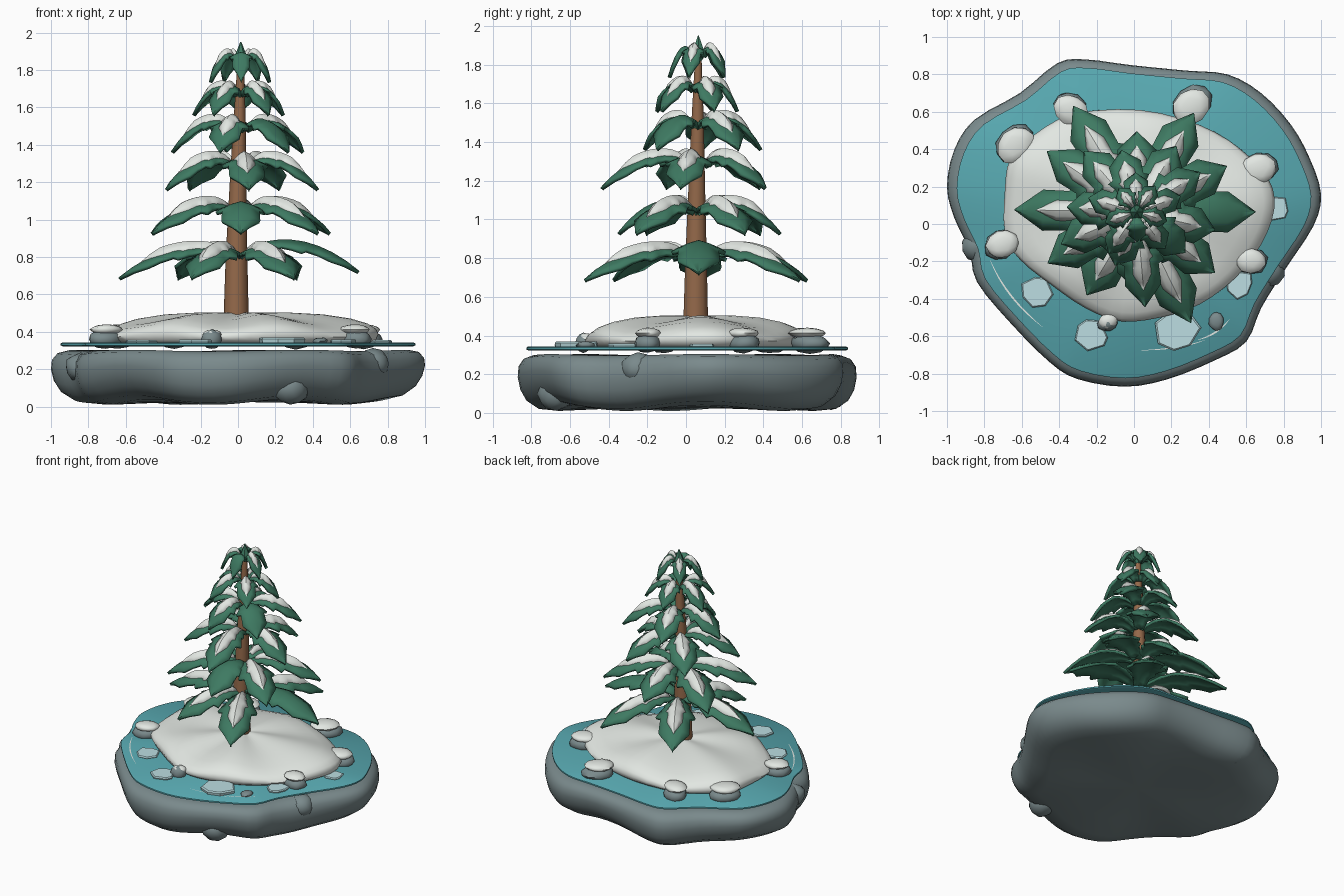
import bpy, bmesh, math, random
from mathutils import Vector

if "Cube" in bpy.data.objects:
    bpy.data.objects.remove(bpy.data.objects["Cube"])

random.seed(4)


def mat(name, hexcol):
    m = bpy.data.materials.new(name)
    c = [int(hexcol[i:i + 2], 16) / 255 for i in (0, 2, 4)]
    m.diffuse_color = [x / 12.92 if x < .04 else ((x + .055) / 1.055) ** 2.4 for x in c] + [1]
    m.use_nodes = True
    m.node_tree.nodes["Principled BSDF"].inputs["Base Color"].default_value = m.diffuse_color
    return m


ROCK, WATER = mat("rock grey", "7A8A8C"), mat("water teal", "58A9B1")
SNOW, GREEN = mat("snow white", "E6EBE6"), mat("needle green", "3E7A62")
BARK, ICE = mat("bark brown", "94694A"), mat("ice blue", "BCDEE2")


def finish(name, bm, m, angle=40, recalc=True):
    if recalc:
        bmesh.ops.recalc_face_normals(bm, faces=bm.faces)
    me = bpy.data.meshes.new(name)
    bm.to_mesh(me)
    bm.free()
    me.materials.append(m)
    ob = bpy.data.objects.new(name, me)
    bpy.context.collection.objects.link(ob)
    bpy.context.view_layer.objects.active = ob
    ob.select_set(True)
    bpy.ops.object.shade_smooth_by_angle(angle=math.radians(angle))
    ob.select_set(False)
    return ob


def smooth_loop(pts, n=3):
    # closed Catmull-Rom outline
    out, k = [], len(pts)
    P = [Vector(p) for p in pts]
    for i in range(k):
        a, b, c, d = P[i - 1], P[i], P[(i + 1) % k], P[(i + 2) % k]
        for j in range(n):
            t = j / n
            out.append(.5 * (2 * b + (c - a) * t + (2 * a - 5 * b + 4 * c - d) * t * t
                             + (3 * b - a - 3 * c + d) * t ** 3))
    return out


def loft(name, rings, m, angle=40):
    # closed solid through equal-sized rings of 3D points
    bm = bmesh.new()
    vs = [[bm.verts.new(p) for p in r] for r in rings]
    n = len(vs[0])
    for a, b in zip(vs, vs[1:]):
        for i in range(n):
            bm.faces.new((a[i], a[(i + 1) % n], b[(i + 1) % n], b[i]))
    for r in (vs[0], vs[-1]):
        c = bm.verts.new(sum((v.co for v in r), Vector()) / n)
        for i in range(n):
            bm.faces.new((r[i], r[(i + 1) % n], c))
    return finish(name, bm, m, angle)


def scaled(outline, s, z, c=(0, 0), wob=0):
    return [(c[0] + (p[0] - c[0]) * s, c[1] + (p[1] - c[1]) * s,
             z + wob * math.sin(5 * math.atan2(p[1], p[0]) + 1)) for p in outline]


# rock base and water sheet
base = smooth_loop([(-.26, .88), (-.41, .86), (-.61, .70), (-.85, .56), (-.96, .40), (-1, .2),
                    (-.96, .03), (-.88, -.14), (-.84, -.31), (-.66, -.53), (-.45, -.74),
                    (-.30, -.83), (-.05, -.87), (.18, -.83), (.43, -.73), (.60, -.63),
                    (.68, -.45), (.81, -.24), (.96, -.01), (1, .16), (.94, .35), (.84, .53),
                    (.68, .70), (.50, .80), (.28, .82), (-.02, .85)])
loft("rock_base", [scaled(base, s, z, wob=w) for s, z, w in (
    (.5, .025, .005), (.76, .025, .015), (.88, .04, .02), (.95, .085, .025), (.985, .14, .025),
    (1, .2, .02), (.995, .25, .012), (.965, .285, .008), (.91, .30, .004), (.7, .295, 0))], ROCK, 60)
loft("water_sheet", [scaled(base, s, z) for s, z in (
    (.935, .322), (.948, .327), (.948, .338), (.94, .343))], WATER)

# snow mound
mound = smooth_loop([(-.69, .19), (-.66, .35), (-.53, .48), (-.32, .59), (.03, .61), (.35, .53),
                     (.57, .40), (.72, .24), (.75, .08), (.68, -.11), (.54, -.29), (.35, -.43),
                     (.14, -.50), (-.07, -.52), (-.26, -.45), (-.45, -.32), (-.61, -.19),
                     (-.69, -.05)])
C = (.015, .065)
loft("snow_mound", [scaled(mound, s, z, C, w) for s, z, w in (
    (.93, .335, 0), (.98, .355, 0), (1, .38, .008), (.98, .405, .012), (.92, .43, .015),
    (.8, .455, .016), (.6, .478, .015), (.35, .492, .011), (.1, .498, .004))], SNOW, 60)

# trunk
trunk = []
for x, y, z, r in ((-.01, .05, .44, .068), (-.008, .052, .8, .058), (0, .056, 1.2, .044),
                   (.008, .06, 1.5, .034), (.015, .064, 1.87, .016)):
    trunk.append([(x + r * math.cos(a * math.tau / 10), y + r * math.sin(a * math.tau / 10), z)
                  for a in range(10)])
loft("trunk", trunk, BARK)

# tree tip: small green spike
loft("tree_tip", [[(.015 + r * math.cos(a * math.tau / 6), .064 + r * math.sin(a * math.tau / 6), z)
                   for a in range(6)] for r, z in ((.012, 1.81), (.042, 1.85), (.003, 1.95))], GREEN, 30)

# barbed outline of a bough: distance along it, half width
BARBS = [(0, .04), (.2, .065), (.28, .095), (.32, .085), (.5, .142), (.54, .105),
         (.76, .11), (1, .002)]
STEPS = [0, .1, .2, .28, .32, .41, .5, .54, .65, .76, .88, 1]


def half_width(t):
    for (a, wa), (b, wb) in zip(BARBS, BARBS[1:]):
        if t <= b:
            return wa + (wb - wa) * (t - a) / (b - a)
    return 0


def bough(name, ang, length, z0, bend, wid, m, t0=0, t1=1, narrow=1, lift=0):
    bm = bmesh.new()
    d = Vector((math.cos(ang), math.sin(ang), 0))
    side = Vector((-d.y, d.x, 0))
    rows = []
    for s in STEPS:
        t = t0 + (t1 - t0) * s
        w = half_width(s if lift else t) * wid * narrow
        row = []
        for k in (-1, -.5, 0, .5, 1):
            z = z0 + bend * (.7 * t - t * t) - .36 * w * abs(k) ** 1.3
            z += lift * (1 - k * k) * min(1, 5 * (1 - s), .4 + 4 * s) - (.002 if lift else 0)
            row.append(bm.verts.new(Vector((*C, z)) + d * (.02 + (length - .02) * t) + side * w * k))
        rows.append(row)
    for a, b in zip(rows, rows[1:]):
        for i in range(4):
            bm.faces.new((a[i], b[i], b[i + 1], a[i + 1]))
    ob = finish(name, bm, m, 40, recalc=False)
    sol = ob.modifiers.new("thickness", 'SOLIDIFY')
    sol.thickness, sol.offset = (.008 if lift else .02), -1


# tiers: root height, bend, width scale, [(angle, length)...], boughs without snow
TIERS = [
    (.81, .40, 1.0, [(0, .635), (60, .61), (121, .66), (179, .655), (239, .52), (296, .66)], (0,)),
    (1.05, .40, .95, [(27, .54), (90, .43), (146, .58), (210, .55), (270, .42), (322, .53)], (4,)),
    (1.29, .42, .88, [(275, .51), (347, .43), (59, .41), (131, .43), (203, .44)], ()),
    (1.49, .42, .80, [(320, .34), (32, .40), (104, .34), (176, .375), (248, .31)], (0,)),
    (1.675, .38, .60, [(20, .25), (92, .21), (164, .27), (236, .27), (308, .25)], ()),
    (1.85, .38, .42, [(55, .17), (127, .16), (199, .18), (271, .16), (343, .17)], (3,)),
]
for i, (z0, bend, wid, boughs, bare) in enumerate(TIERS):
    for j, (deg, ln) in enumerate(boughs):
        a = math.radians(deg)
        z = z0 + (.035 if (i, j) == (0, 0) else 0)
        bough(f"bough_{i + 1}_{j + 1}", a, ln, z, bend, wid, GREEN)
        if j not in bare:
            bough(f"bough_snow_{i + 1}_{j + 1}", a, ln, z, bend, wid, SNOW,
                  .1, .82, .56, .014 + .016 * wid)


# rounded stones
def blob(name, loc, size, rot, m, jit=.1, sub=2):
    bm = bmesh.new()
    bmesh.ops.create_icosphere(bm, subdivisions=sub, radius=1)
    c, s = math.cos(math.radians(rot)), math.sin(math.radians(rot))
    for v in bm.verts:
        p = v.co * (1 + random.uniform(-jit, jit))
        x, y, z = p.x * size[0], p.y * size[1], p.z * size[2]
        v.co = (loc[0] + x * c - y * s, loc[1] + x * s + y * c, loc[2] + z)
    finish(name, bm, m, 50)


SHORE = [(-.64, .43, .115, 45), (-.34, .62, .10, 150), (.31, .64, .115, 40), (.67, .30, .105, 10),
         (.63, -.20, .085, 0), (-.71, -.11, .095, 20), (-.14, -.53, .055, 15)]
for i, (x, y, r, rot) in enumerate(SHORE):
    blob(f"shore_stone_{i + 1}", (x, y, .36), (r, r * .8, .052), rot, ROCK, .07)
    blob(f"stone_snow_{i + 1}", (x * .99, y * .98, .412 if r > .06 else .385),
         (r * .95, r * .78, .028), rot, SNOW, .04)
blob("small_stone", (.44, -.52, .35), (.04, .05, .02), 0, ROCK)
for i, (x, y, z, r) in enumerate([(-.84, -.12, .21, .085), (.72, -.25, .23, .09),
                                  (.28, -.67, .10, .10), (-.3, .75, .1, .09)]):
    blob(f"base_boulder_{i + 1}", (x, y, z), (r, r, r * .9), 0, ROCK, .06)

# floating ice slabs
for i, (x, y, r, h) in enumerate([(-.52, -.36, .085, .355), (-.23, -.59, .09, .36),
                                  (.23, -.57, .12, .37), (.56, -.32, .08, .36),
                                  (.76, .08, .075, .355)]):
    ring = [(a * math.tau / 7 + random.uniform(-.2, .2), r * random.uniform(.85, 1.1)) for a in range(7)]
    loft(f"ice_slab_{i + 1}", [[(x + k * q * math.cos(a), y + k * q * math.sin(a), z) for a, q in ring]
                               for k, z in ((.95, .335), (1, h - .008), (.92, h))], ICE, 25)


# thin ripple lines on the water
def ripple(name, a, mid, b, w=.004):
    bm = bmesh.new()
    a, mid, b = Vector(a), Vector(mid), Vector(b)
    rows = []
    for i in range(13):
        t = i / 12
        p = a * (1 - t) ** 2 + mid * 2 * t * (1 - t) + b * t * t
        d = ((mid - a) * (1 - t) + (b - mid) * t).normalized()
        n = Vector((-d.y, d.x)) * w * (.15 + math.sin(math.pi * t))
        rows.append([bm.verts.new((*(p + n), .346)), bm.verts.new((*(p - n), .346))])
    for r, s in zip(rows, rows[1:]):
        bm.faces.new((r[0], r[1], s[1], s[0]))
    finish(name, bm, SNOW, recalc=False)


ripple("ripple_left", (-.77, -.19), (-.69, -.39), (-.49, -.55))
ripple("ripple_front", (.04, -.675), (.25, -.67), (.38, -.62), .003)
ripple("ripple_right", (.34, -.62), (.45, -.59), (.51, -.51))
